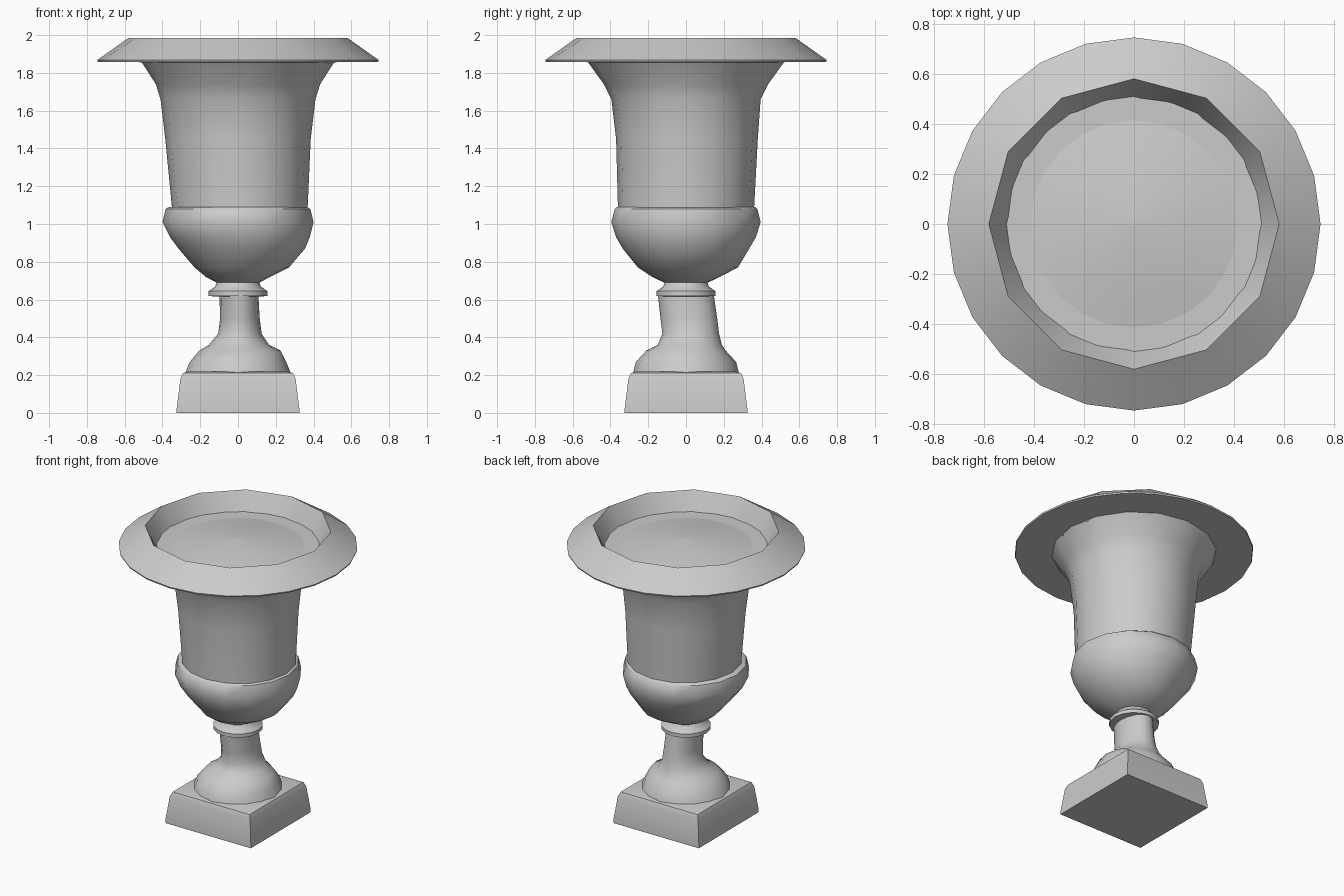
import bpy, bmesh
from math import sin, cos, pi, radians, sqrt

if "Cube" in bpy.data.objects:
    bpy.data.objects.remove(bpy.data.objects["Cube"])


def lathe(name, rings, sides, phase=0.0, angle=40):
    """Skin rings given as (z, x radius, y radius, x centre, y centre, chord).
    chord < 1 pulls in every other vertex, halving the number of visible sides."""
    bm = bmesh.new()
    loops = []
    for ring in rings:
        z, rx, ry, cx, cy, chord = (tuple(ring) + (ring[1], 0, 0, 1)[len(ring) - 2:])
        loop = []
        for i in range(sides):
            a = phase + 2 * pi * i / sides
            k = chord if i % 2 else 1
            loop.append(bm.verts.new((cx + rx * k * cos(a), cy + ry * k * sin(a), z)))
        loops.append(loop)
    for low, high in zip(loops, loops[1:]):
        for i in range(sides):
            j = (i + 1) % sides
            bm.faces.new((low[i], low[j], high[j], high[i]))
    # Close both ends with fans so a tiny last ring can form a peak
    bm.faces.new(loops[0][::-1])
    bm.faces.new(loops[-1])
    bmesh.ops.recalc_face_normals(bm, faces=bm.faces)
    mesh = bpy.data.meshes.new(name)
    bm.to_mesh(mesh)
    bm.free()
    obj = bpy.data.objects.new(name, mesh)
    bpy.context.collection.objects.link(obj)
    bpy.ops.object.select_all(action='DESELECT')
    obj.select_set(True)
    bpy.context.view_layer.objects.active = obj
    bpy.ops.object.shade_smooth_by_angle(angle=radians(angle))
    return obj


# Square plinth, slightly tapered with a softened top edge
s = sqrt(2)
lathe("plinth", [(0, .325 * s), (.02, .325 * s), (.18, .305 * s),
                 (.21, .292 * s), (.22, .26 * s)], 4, pi / 4)

# Domed foot running up into the slightly leaning stem
lathe("foot_and_stem", [
    (.21, .28, .28), (.27, .255, .265), (.33, .215, .21, .01, 0),
    (.36, .16, .17, .005, .02), (.42, .115, .15, .01, .025),
    (.50, .105, .15, .01, .015), (.62, .103, .148, .005, 0)], 16)

# Collar between stem and bowl
lathe("collar", [(.615, .12), (.62, .155), (.645, .155),
                 (.67, .12), (.70, .11)], 16)

# Rounded lower bowl
lathe("bowl", [
    (.685, .105, .105), (.72, .17, .18), (.77, .25, .265, .02, .01),
    (.87, .335, .335, .02, 0), (.93, .37, .37, .01, 0),
    (1.01, .40, .395), (1.08, .383, .378), (1.09, .365, .365)], 16)

# Tall flaring body
lathe("body", [
    (1.07, .358, .36, .01, 0), (1.45, .385, .375, 0, .005),
    (1.66, .41, .395), (1.74, .435, .435), (1.865, .515, .525)], 16)

# Wide sloping rim, twelve-sided opening and mounded filling
lathe("rim", [
    (1.856, .48), (1.858, .742), (1.868, .745),
    (1.985, .58, .58, 0, 0, .966), (1.93, .55, .55, 0, 0, .966),
    (1.85, .50), (1.89, .27), (1.92, .02)], 24)
